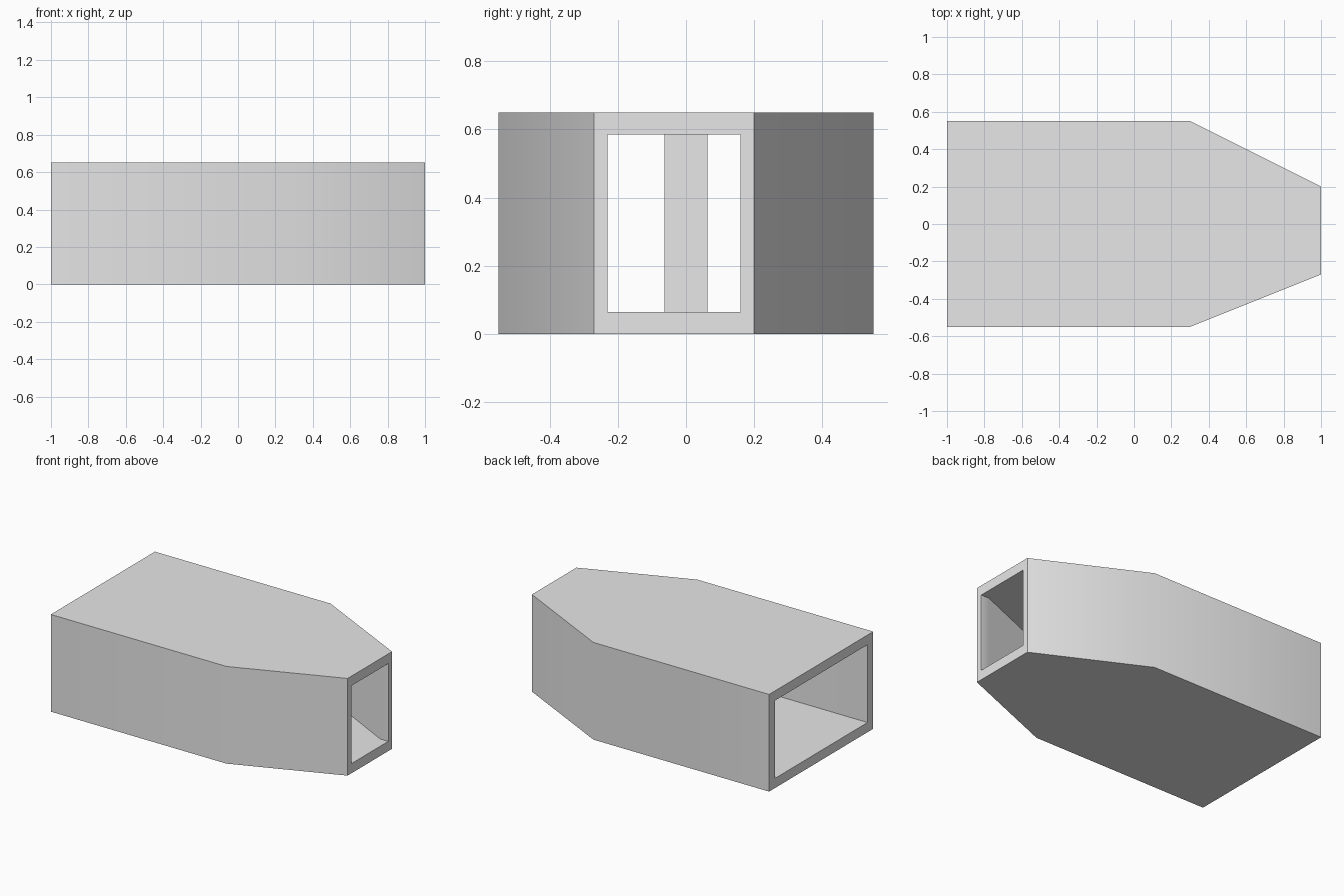
import bpy
import bmesh
import math

cube = bpy.data.objects.get("Cube")
if cube:
    bpy.data.objects.remove(cube, do_unlink=True)

HEIGHT = 0.65
WALL = 0.065

grey = bpy.data.materials.new("light_grey")
grey.use_nodes = True
grey.diffuse_color = (0.8, 0.8, 0.8, 1)
grey.node_tree.nodes["Principled BSDF"].inputs["Base Color"].default_value = (0.8, 0.8, 0.8, 1)


def add_object(name, bm):
    bmesh.ops.recalc_face_normals(bm, faces=bm.faces)
    mesh = bpy.data.meshes.new(name)
    bm.to_mesh(mesh)
    bm.free()
    mesh.materials.append(grey)
    obj = bpy.data.objects.new(name, mesh)
    bpy.context.collection.objects.link(obj)
    return obj


def section(bm, x, y0, y1, z0, z1):
    """Rectangular cross-section of the tunnel at x."""
    corners = [(y0, z0), (y1, z0), (y1, z1), (y0, z1)]
    return [bm.verts.new((x, y, z)) for y, z in corners]


# Tunnel: outer skin from wide to narrow end, then inner skin back again
outer = [(-1, -0.55, 0.55), (0.3, -0.55, 0.55), (1, -0.27, 0.2)]
inner = [(1, -0.23, 0.16), (0.94, -0.23, 0.16), (0.3, -0.49, 0.49), (-1, -0.49, 0.49)]
bm = bmesh.new()
rings = [section(bm, x, a, b, 0, HEIGHT) for x, a, b in outer]
rings += [section(bm, x, a, b, WALL, HEIGHT - WALL) for x, a, b in inner]
for ring, following in zip(rings, rings[1:] + rings[:1]):
    for i in range(4):
        j = (i + 1) % 4
        bm.faces.new((ring[i], ring[j], following[j], following[i]))
tunnel = add_object("tunnel_shell", bm)

# Square post standing inside, between floor and ceiling
bm = bmesh.new()
bmesh.ops.create_cube(bm, size=1)
bmesh.ops.scale(bm, vec=(0.125, 0.125, HEIGHT - 2 * WALL), verts=bm.verts)
bmesh.ops.translate(bm, vec=(0, 0, HEIGHT / 2), verts=bm.verts)
add_object("inner_post", bm)

# Soft shading across the shallow bend, crisp corners elsewhere
bpy.ops.object.select_all(action="DESELECT")
tunnel.select_set(True)
bpy.context.view_layer.objects.active = tunnel
bpy.ops.object.shade_smooth_by_angle(angle=math.radians(30))
